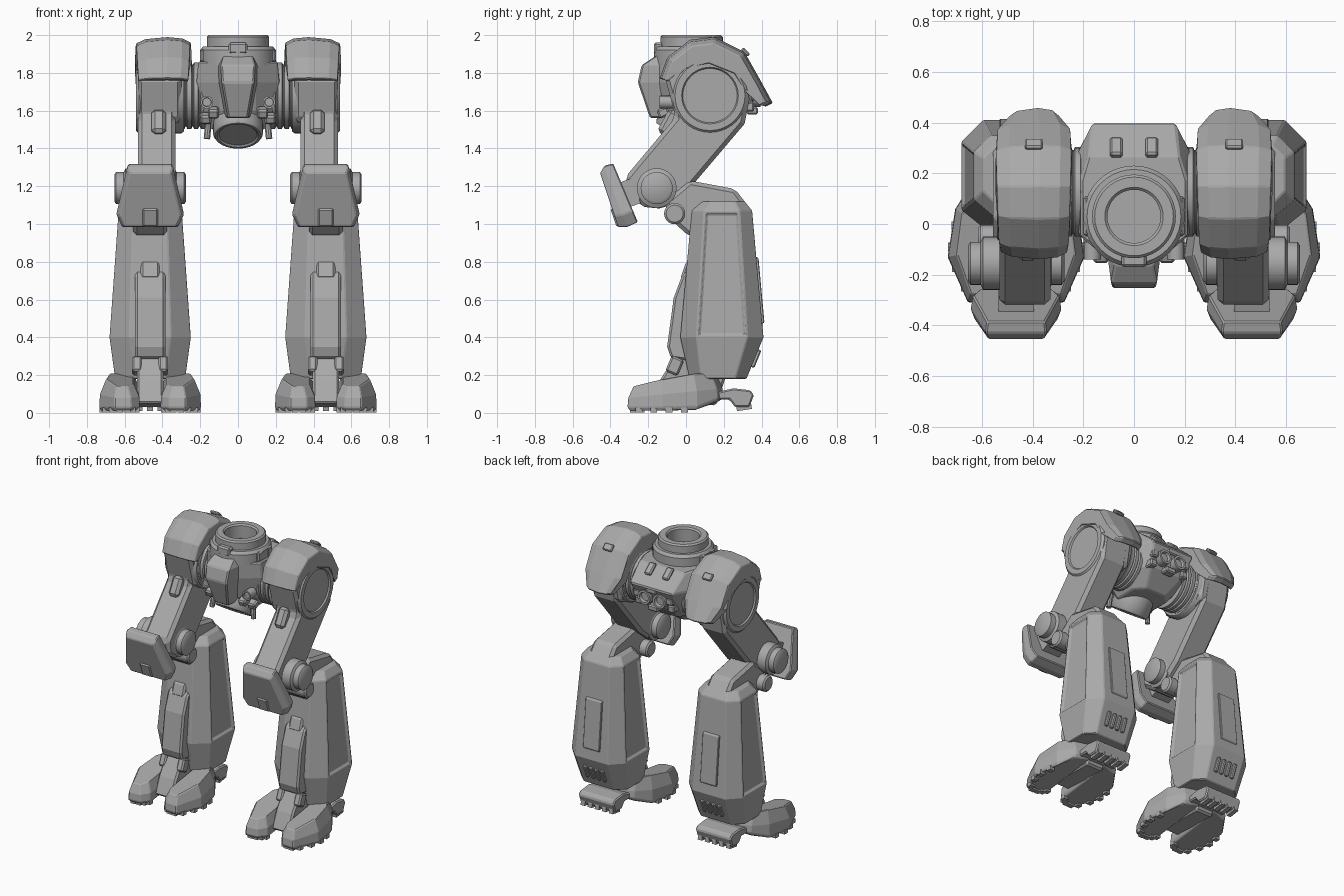
import bpy, bmesh, math
from mathutils import Vector, Matrix

default = bpy.data.objects.get("Cube")
if default:
    bpy.data.objects.remove(default, do_unlink=True)

grey = bpy.data.materials.new("armour grey")
grey.use_nodes = True
GREY = (0.4, 0.4, 0.4, 1)
grey.diffuse_color = GREY
grey.node_tree.nodes["Principled BSDF"].inputs["Base Color"].default_value = GREY

LEG = 0.465                     # centre line of the left leg
HIP = Vector((0, 0.127, 1.68))  # hip axis in the side plane


def finish(name, bm, mirror=True, bevel=0, smooth=False):
    """Turn a bmesh in world coordinates into an object, mirrored to the other leg."""
    bmesh.ops.recalc_face_normals(bm, faces=bm.faces)
    mesh = bpy.data.meshes.new(name)
    bm.to_mesh(mesh)
    bm.free()
    mesh.materials.append(grey)
    if smooth:
        mesh.shade_smooth()
        mesh.set_sharp_from_angle(angle=math.radians(35))
    obj = bpy.data.objects.new(name, mesh)
    bpy.context.collection.objects.link(obj)
    if bevel:
        mod = obj.modifiers.new("chamfer", 'BEVEL')
        mod.width = bevel
        mod.segments = 1
        mod.limit_method = 'ANGLE'
    if mirror:
        mod = obj.modifiers.new("mirror", 'MIRROR')
        mod.use_mirror_merge = False
    return obj


def loft(name, rings, mirror=True, bevel=0, panels=None):
    """Skin a row of equal rings; panels(face) picks faces to sink as inset panels."""
    bm = bmesh.new()
    loops = [[bm.verts.new(p) for p in ring] for ring in rings]
    count = len(loops[0])
    for a, b in zip(loops, loops[1:]):
        for i in range(count):
            j = (i + 1) % count
            bm.faces.new((a[i], a[j], b[j], b[i]))
    bm.faces.new(loops[0][::-1])
    bm.faces.new(loops[-1])
    bmesh.ops.recalc_face_normals(bm, faces=bm.faces)
    if panels:
        chosen = [f for f in bm.faces if panels(f)]
        bmesh.ops.inset_individual(bm, faces=chosen, thickness=0.018)
        bmesh.ops.inset_individual(bm, faces=chosen, thickness=0.008, depth=-0.012)
    return finish(name, bm, mirror, bevel)


def slab(name, profile, half, centre=LEG, mirror=True, bevel=0.012):
    """Extrude a (y, z) side profile across x."""
    return loft(name, [[(centre + s * half, y, z) for y, z in profile] for s in (-1, 1)],
                mirror, bevel)


def boxes(name, places, size, tilt=0, mirror=True, bevel=0):
    bm = bmesh.new()
    for place in places:
        matrix = Matrix.Translation(place) @ Matrix.Rotation(tilt, 4, 'X') @ Matrix.Diagonal((*size, 1))
        bmesh.ops.create_cube(bm, size=1, matrix=matrix)
    return finish(name, bm, mirror, bevel)


def lathe(name, profile, centre, axis, mirror=True, steps=32):
    """Revolve (radius, offset) points around an axis through centre."""
    bm = bmesh.new()
    turn = Vector((0, 0, 1)).rotation_difference(Vector(axis))
    rings = []
    for radius, offset in profile:
        ring = []
        for i in range(steps):
            a = math.tau * i / steps
            point = Vector((radius * math.cos(a), radius * math.sin(a), offset))
            ring.append(bm.verts.new(Vector(centre) + turn @ point))
        rings.append(ring)
    for a, b in zip(rings, rings[1:]):
        for i in range(steps):
            bm.faces.new((a[i], a[i - 1], b[i - 1], b[i]))
    bm.faces.new(rings[0])
    bm.faces.new(rings[-1])
    return finish(name, bm, mirror, smooth=True)


def octagon(z, half, y0, y1, front, back, cut, centre=LEG):
    """Level ring with a front and back flat and chamfered corners."""
    right = [(front, y0), (half, y0 + cut), (half, y1 - cut), (back, y1)]
    return [(centre + x, y, z) for x, y in right] + [(centre - x, y, z) for x, y in right[::-1]]


X, Y = (1, 0, 0), (0, 1, 0)

# Pelvis: body, waist ring, nose and underside
loft("pelvis_body", [octagon(1.5, 0.14, -0.06, 0.22, 0.07, 0.08, 0.06, 0),
                     octagon(1.6, 0.205, -0.11, 0.33, 0.09, 0.13, 0.1, 0),
                     octagon(1.75, 0.22, -0.15, 0.4, 0.09, 0.165, 0.11, 0),
                     octagon(1.86, 0.21, -0.15, 0.27, 0.09, 0.18, 0.1, 0)], mirror=False, bevel=0.008)
lathe("waist_ring", [(0.2, 1.84), (0.2, 1.92), (0.185, 1.94), (0.165, 1.94), (0.165, 1.99),
                     (0.155, 2), (0.115, 2), (0.105, 1.99), (0.105, 1.9)],
      (0, 0.03, 0), (0, 0, 1), mirror=False, steps=40)
boxes("ring_clamp", [(0.165, -0.02, 1.89), (0.165, 0.08, 1.89)], (0.07, 0.06, 0.07), bevel=0.01)
boxes("ring_front_lug", [(0, -0.145, 1.93)], (0.1, 0.05, 0.06), mirror=False, bevel=0.01)
loft("pelvis_nose", [[(-a, y, z), (a, y, z), (b, -0.08, z), (-b, -0.08, z)] for a, b, y, z in (
    (0.052, 0.07, -0.19, 1.56), (0.085, 0.11, -0.255, 1.75),
    (0.09, 0.11, -0.235, 1.84), (0.075, 0.09, -0.16, 1.89))], mirror=False, bevel=0.008)
lathe("pelvis_underside", [(0.12, -0.08), (0.132, -0.02), (0.132, 0.085), (0.122, 0.1), (0.11, 0.1),
                           (0.1, 0.092)], (0, 0, 1.55), (0, -0.55, -0.83), mirror=False)
lathe("front_lamp", [(0.034, -0.02), (0.034, 0.05), (0.024, 0.05), (0.022, 0.04)],
      (0.165, -0.09, 1.645), (0, -1, 0), steps=16)
boxes("lamp_bracket", [(0.13, -0.12, 1.59), (0.17, -0.07, 1.56)], (0.06, 0.06, 0.05), 0.4, bevel=0.01)
lathe("belly_peg", [(0.012, 0), (0.018, 0.04), (0.018, 0.1)], (0.155, -0.05, 1.55),
      (0.1, -0.1, -1), steps=10)

# Pelvis rear: exhausts, frame and top blocks
lathe("rear_exhaust", [(0.05, -0.06), (0.05, 0.03), (0.035, 0.03), (0.03, 0.01)],
      (0.06, 0.365, 1.67), Y, steps=20)
boxes("rear_side_block", [(0.13, 0.34, 1.68), (0.13, 0.32, 1.62)], (0.05, 0.08, 0.05), bevel=0.008)
boxes("rear_centre_block", [(0, 0.35, 1.6), (0, 0.365, 1.73)], (0.08, 0.06, 0.04), mirror=False, bevel=0.008)
boxes("rear_top_block", [(0.07, 0.3, 1.835)], (0.05, 0.09, 0.035), -0.7, bevel=0.008)

# Ribbed hip joints
ribs = []
for i in range(4):
    x = 0.17 + i * 0.036
    ribs += [(0.164, x), (0.176, x + 0.005), (0.176, x + 0.027), (0.164, x + 0.032)]
lathe("hip_joint", ribs, HIP, X)

# Thigh with its hip plate and round hip cover
slab("thigh", [(-0.06, 1.56), (-0.32, 1.25), (-0.31, 1.15), (-0.22, 1.09), (-0.12, 1.08), (0.03, 1.2),
               (0.31, 1.53), (0.34, 1.68), (0.25, 1.82), (0.1, 1.86), (-0.08, 1.8)],
     0.1, 0.43, bevel=0.022)
slab("hip_plate", [(-0.05, 1.55), (-0.11, 1.77), (-0.01, 1.86), (0.14, 1.88), (0.27, 1.82),
                   (0.34, 1.68), (0.31, 1.54), (0.14, 1.475)], 0.115, 0.415, bevel=0.02)
lathe("hip_drum", [(0.19, 0.285), (0.2, 0.3), (0.2, 0.525), (0.185, 0.54), (0.15, 0.54), (0.142, 0.528)],
      HIP, X, steps=40)
boxes("thigh_front_block", [(0.42, -0.09, 1.535)], (0.075, 0.07, 0.14), -0.5, bevel=0.018)

# Hip armour cap: (y, z, half width), shrinking towards both sides
cap = [(-0.14, 1.77, 0.132), (-0.1, 1.88, 0.138), (0.02, 1.975, 0.142), (0.15, 1.99, 0.146),
       (0.31, 1.91, 0.15), (0.4, 1.75, 0.148), (0.46, 1.64, 0.1), (0.42, 1.62, 0.1),
       (0.34, 1.7, 0.148), (0.27, 1.81, 0.15), (0.12, 1.87, 0.15), (-0.01, 1.84, 0.14), (-0.1, 1.76, 0.13)]
loft("hip_armour", [[(0.395 + u * w, HIP.y + (y - HIP.y) * s, HIP.z + (z - HIP.z) * s) for y, z, w in cap]
                    for u, s in ((-1, 0.9), (-0.7, 0.975), (-0.15, 1), (0.65, 0.965), (1, 0.89))],
     bevel=0.005)
boxes("armour_latch", [(0.395, 0.315, 1.91)], (0.07, 0.05, 0.02), -0.8, bevel=0.006)

# Knee joint and knee plate
lathe("knee_axle", [(0.07, -0.19), (0.085, -0.18), (0.085, -0.14), (0.105, -0.13), (0.105, 0.13),
                    (0.085, 0.14), (0.085, 0.18), (0.07, 0.19)], (LEG, -0.155, 1.19), X)
lathe("lower_knee_axle", [(0.045, -0.15), (0.056, -0.14), (0.056, 0.14), (0.045, 0.15)],
      (LEG, -0.06, 1.055), X, steps=24)
outline = [(-0.12, 1), (0.12, 1), (0.18, 0.2), (0.15, 0), (-0.15, 0), (-0.18, 0.2)]
plate = []
for low, high, s in (((-0.255, 1.01), (-0.385, 1.32), 0.95), ((-0.31, 0.985), (-0.43, 1.31), 1),
                     ((-0.36, 0.985), (-0.455, 1.27), 0.9)):
    plate.append([(LEG + u * s, *Vector(low).lerp(Vector(high), v)) for u, v in outline])
loft("knee_plate", plate, bevel=0.006)
boxes("knee_plate_block", [(LEG, -0.36, 1.04)], (0.09, 0.05, 0.11), 0.33, bevel=0.012)
boxes("knee_plate_mount", [(LEG, -0.31, 1.16)], (0.14, 0.1, 0.14), 0.33)
slab("knee_link", [(-0.11, 1.12), (0.02, 1.23), (0.26, 1.185), (0.34, 1.08), (0.1, 0.9),
                   (0, 0.95), (-0.1, 1.04)], 0.09, bevel=0.02)

# Calf shell with sunken side panels
loft("calf", [octagon(1.12, 0.13, 0.08, 0.31, 0.08, 0.08, 0.05),
              octagon(1.07, 0.167, 0.03, 0.35, 0.09, 0.1, 0.065),
              octagon(0.4, 0.215, -0.03, 0.41, 0.11, 0.13, 0.085),
              octagon(0.18, 0.185, 0.02, 0.32, 0.08, 0.12, 0.06)],
     bevel=0.005, panels=lambda f: abs(f.normal.x) > 0.9 and f.calc_area() > 0.1)
slab("shin_panel", [(0.02, 0.76), (-0.02, 0.73), (-0.065, 0.61), (-0.1, 0.35), (-0.08, 0.29), (0.05, 0.27)], 0.08)
slab("shin_upper_block", [(0.04, 0.82), (0, 0.8), (-0.03, 0.71), (0.05, 0.7)], 0.05)
slab("calf_rear_panel", [(0.34, 0.84), (0.384, 0.82), (0.415, 0.48), (0.38, 0.45)], 0.065, bevel=0.004)
boxes("calf_rear_rib", [(LEG + i * 0.045, 0.364, 0.29) for i in (-1.5, -0.5, 0.5, 1.5)],
      (0.026, 0.035, 0.1), -0.39, bevel=0.006)

# Ankle
slab("ankle", [(0.02, 0.33), (-0.07, 0.28), (-0.14, 0.17), (-0.19, 0.05), (0.16, 0.04), (0.22, 0.22)], 0.07)
boxes("ankle_guard", [(LEG + s * 0.07, -0.06, 0.25) for s in (-1, 1)], (0.05, 0.07, 0.09), -0.4, bevel=0.01)

# Two spread toes with treaded soles that rise towards the heel
plan = [Vector(p) for p in ((0.055, -0.25), (0.1, -0.305), (0.19, -0.31), (0.27, -0.13),
                            (0.24, 0.06), (0.17, 0.17), (0.055, 0.2))]
middle = sum(plan, Vector((0, 0))) / len(plan)
for side, label in ((1, "outer"), (-1, "inner")):
    def toe_ring(sx, sy, height):
        scaled = [middle + Vector(((p.x - middle.x) * sx, (p.y - middle.y) * sy)) for p in plan]
        return [(LEG + side * p.x, p.y, height(p.y)) for p in scaled]
    loft(label + "_toe", [toe_ring(0.9, 0.94, lambda y: 0.012 + max(0, y - 0.05) * 0.4),
                          toe_ring(1, 1, lambda y: 0.03 + max(0, y - 0.05) * 0.4),
                          toe_ring(0.97, 0.98, lambda y: 0.08 + 0.1 * (y + 0.3)),
                          toe_ring(0.68, 0.86, lambda y: min(0.14 + 0.25 * (y + 0.28), 0.21))], bevel=0.005)
    treads = []
    for a, b in zip(plan, plan[1:5]):
        for t in (0.2, 0.7):
            p = middle + (a.lerp(b, t) - middle) * 0.87
            treads.append((LEG + side * p.x, p.y, 0.015))
    boxes(label + "_toe_tread", treads, (0.036, 0.036, 0.028))

# Heel bar and teeth
slab("heel_bar", [(0.1, 0.07), (0.12, 0.1), (0.25, 0.13), (0.34, 0.12), (0.36, 0.095), (0.335, 0.03),
                  (0.26, 0.03), (0.23, 0.07)], 0.14, bevel=0.008)
boxes("heel_tooth", [(LEG + i * 0.056, 0.305, 0.045) for i in range(-2, 3)], (0.032, 0.08, 0.06), 0.15)
